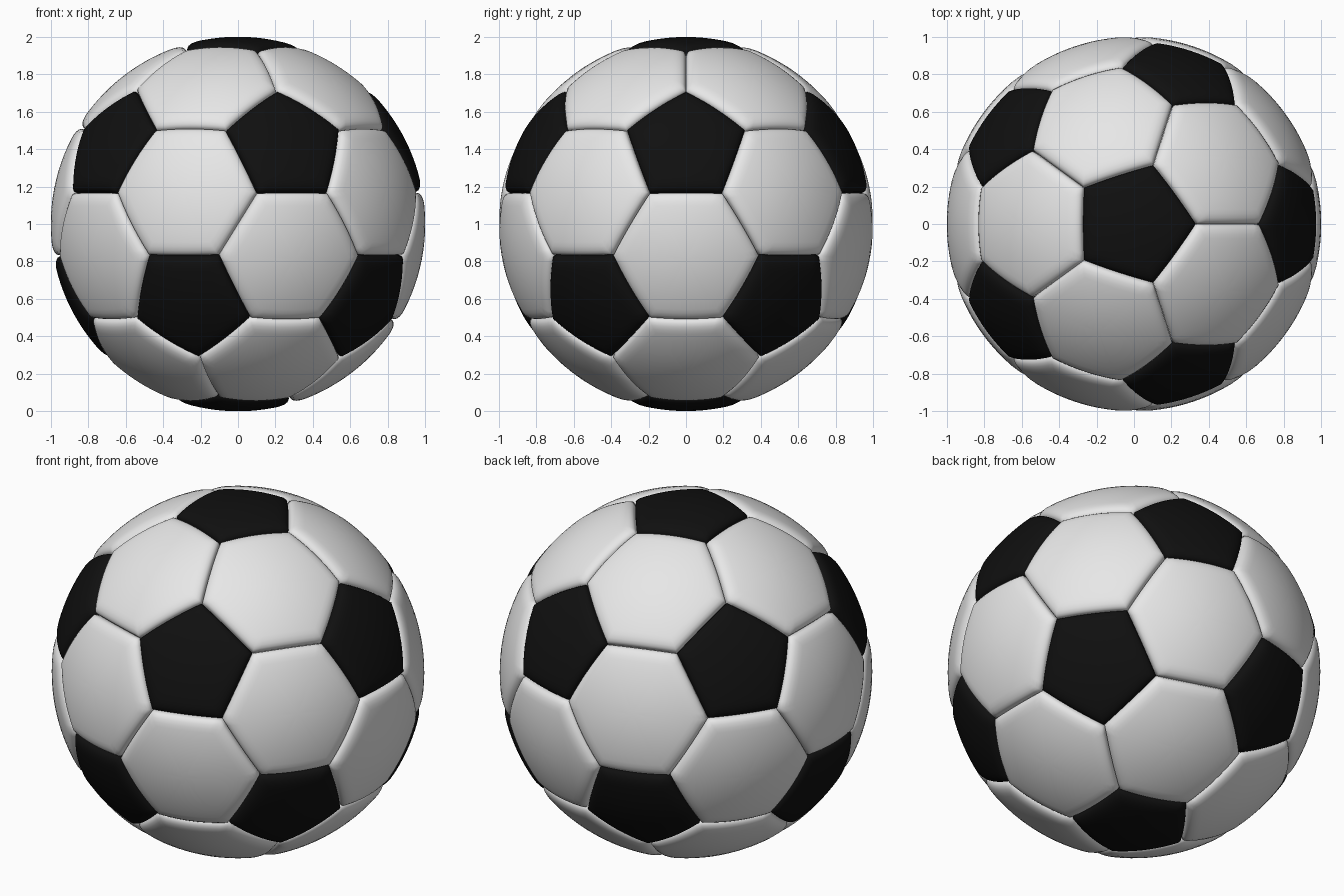
import bpy, bmesh, math
from mathutils import Vector

if "Cube" in bpy.data.objects:
    bpy.data.objects.remove(bpy.data.objects["Cube"])

def material(name, c):
    m = bpy.data.materials.new(name)
    m.diffuse_color = (c, c, c, 1)
    m.use_nodes = True
    m.node_tree.nodes["Principled BSDF"].inputs["Base Color"].default_value = m.diffuse_color
    return m

white = material("white_leather", 0.8)
black = material("black_leather", 0.005)

# Icosahedron with one vertex on top
h, w = 1 / math.sqrt(5), 2 / math.sqrt(5)
ico = [Vector((0, 0, 1)), Vector((0, 0, -1))]
for k in range(5):
    a, b = math.radians(72 * k), math.radians(72 * k + 36)
    ico += [Vector((w * math.cos(a), w * math.sin(a), h)),
            Vector((w * math.cos(b), w * math.sin(b), -h))]

def near(a, b):
    return 0.1 < (a - b).length < 1.2

# Cushion profile: distance from seam, drop below the ball radius
EDGE = [(0, 0.05), (0.004, 0.028), (0.008, 0.020), (0.016, 0.012),
        (0.03, 0.005), (0.05, 0.001), (0.07, 0.0)]
SEG = 10

def add_panel(bm, corners):
    """Puffed panel made of rings shrinking towards the centre."""
    n = len(corners)
    c = sum(corners, Vector()) / n
    axis = c.normalized()
    u = (corners[0] - c).normalized()
    v = axis.cross(u)
    corners = sorted(corners, key=lambda p: math.atan2((p - c).dot(v), (p - c).dot(u)) % 6.2831)
    if (corners[0] - c).normalized().dot(u) < 0.99:
        corners = corners[-1:] + corners[:-1]
    inner = ((corners[0] + corners[1]) / 2 - c).length
    outline = [corners[i].lerp(corners[(i + 1) % n], j / SEG)
               for i in range(n) for j in range(SEG)]
    rings = [(1 - e / inner, 1 - d) for e, d in EDGE]
    s0 = rings[-1][0]
    rings += [(s0 * (1 - k / 6), 1.0) for k in range(1, 6)]
    loops = [[bm.verts.new(c.lerp(p, s).normalized() * r + Vector((0, 0, 1)))
              for p in outline] for s, r in rings]
    m = len(outline)
    for A, B in zip(loops, loops[1:]):
        for i in range(m):
            j = (i + 1) % m
            bm.faces.new((A[i], A[j], B[j], B[i]))
    tip = bm.verts.new(axis + Vector((0, 0, 1)))
    for i in range(m):
        bm.faces.new((loops[-1][i], loops[-1][(i + 1) % m], tip))

def make_object(name, panels, mat):
    bm = bmesh.new()
    for p in panels:
        add_panel(bm, p)
    for f in bm.faces:
        f.smooth = True
    me = bpy.data.meshes.new(name)
    bm.to_mesh(me)
    bm.free()
    me.materials.append(mat)
    ob = bpy.data.objects.new(name, me)
    bpy.context.collection.objects.link(ob)

# Pentagons sit on the icosahedron vertices, hexagons on its faces
pentagons = [[p.lerp(q, 1 / 3) for q in ico if near(p, q)] for p in ico]
hexagons = []
for i in range(12):
    for j in range(i + 1, 12):
        for k in range(j + 1, 12):
            t = (ico[i], ico[j], ico[k])
            if near(t[0], t[1]) and near(t[1], t[2]) and near(t[0], t[2]):
                hexagons.append([p.lerp(q, 1 / 3) for p in t for q in t if p is not q])

make_object("black_pentagon_panels", pentagons, black)
make_object("white_hexagon_panels", hexagons, white)
